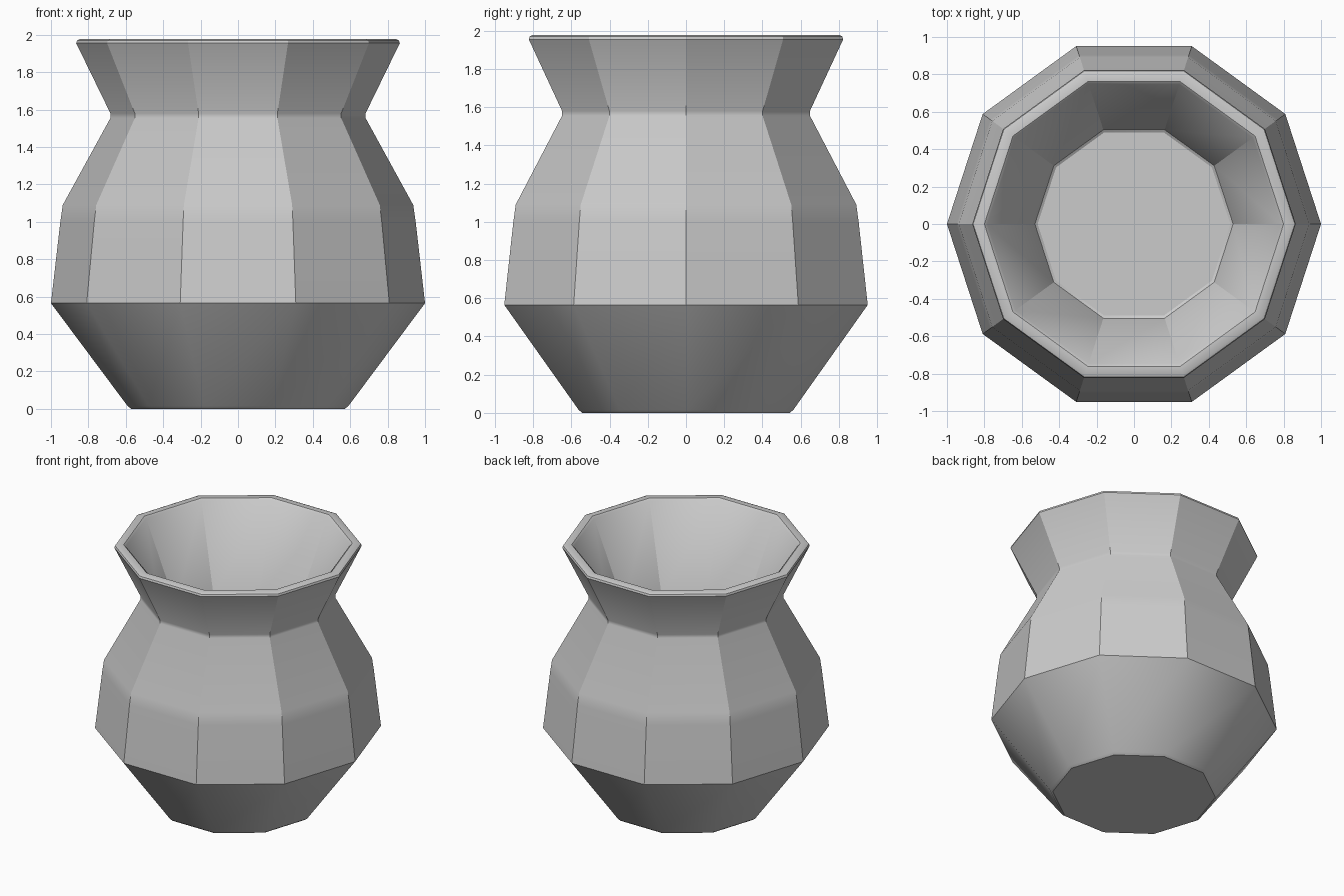
import bpy, bmesh, math

if "Cube" in bpy.data.objects:
    bpy.data.objects.remove(bpy.data.objects["Cube"])

SIDES = 10

# Radius and height of each ring, from the base up the outside, over the rim and down the inside
PROFILE = [
    (0.57, 0.0), (0.59, 0.015),                 # base with softened edge
    (1.0, 0.565), (0.95, 1.0), (0.937, 1.09),   # belly and shoulder
    (0.682, 1.555), (0.682, 1.58),              # neck
    (0.865, 1.955), (0.86, 1.97), (0.845, 1.977),  # flared lip
    (0.80, 1.977), (0.785, 1.965),              # inner edge of rim
    (0.53, 1.355), (0.515, 1.345),              # funnel and softened floor edge
]


def lathe(name, profile, sides):
    """Spin a profile into a faceted solid capped at both ends."""
    bm = bmesh.new()
    rings = [[bm.verts.new((r * math.cos(2 * math.pi * i / sides),
                            r * math.sin(2 * math.pi * i / sides), z))
              for i in range(sides)] for r, z in profile]
    for a, b in zip(rings, rings[1:]):
        for i in range(sides):
            j = (i + 1) % sides
            bm.faces.new((a[i], a[j], b[j], b[i]))
    bm.faces.new(rings[0][::-1])
    bm.faces.new(rings[-1])
    bmesh.ops.recalc_face_normals(bm, faces=bm.faces[:])
    mesh = bpy.data.meshes.new(name)
    bm.to_mesh(mesh)
    bm.free()
    obj = bpy.data.objects.new(name, mesh)
    bpy.context.collection.objects.link(obj)
    return obj


# Pot body
pot = lathe("pot", PROFILE, SIDES)
bpy.context.view_layer.objects.active = pot
pot.select_set(True)
bpy.ops.object.shade_smooth_by_angle(angle=math.radians(30))
